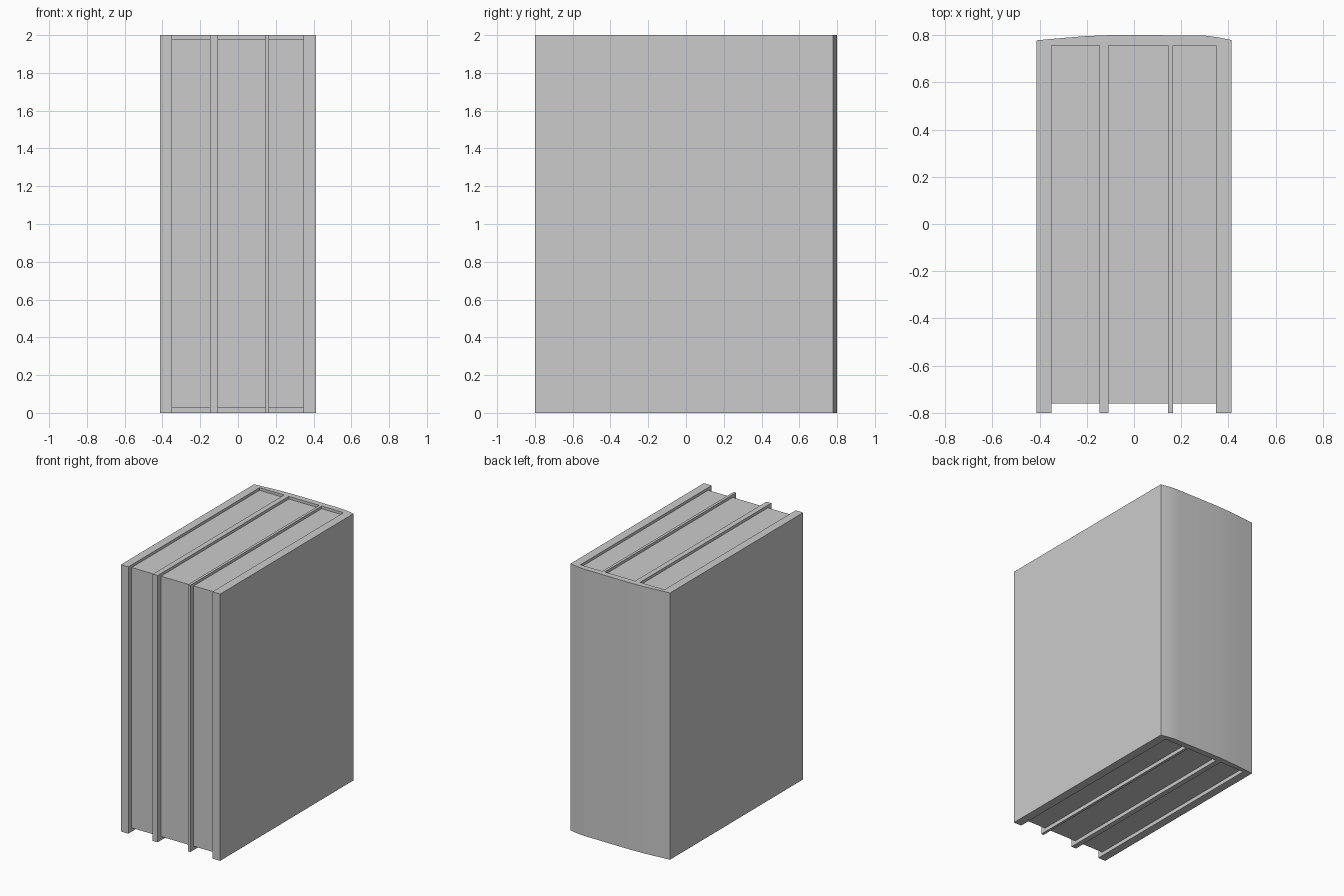
import bpy, bmesh

if "Cube" in bpy.data.objects:
    bpy.data.objects.remove(bpy.data.objects["Cube"])

HEIGHT = 2.0
BACK, FRONT, INNER = 0.8, -0.8, 0.755
# inner x range of each page bay
BAYS = [(-0.35, -0.147), (-0.107, 0.145), (0.165, 0.347)]


def prism(name, outline, z0, z1):
    """Extrude a flat outline from z0 to z1."""
    bm = bmesh.new()
    face = bm.faces.new([bm.verts.new((x, y, z0)) for x, y in outline])
    out = bmesh.ops.extrude_face_region(bm, geom=[face])
    verts = [g for g in out["geom"] if isinstance(g, bmesh.types.BMVert)]
    bmesh.ops.translate(bm, verts=verts, vec=(0, 0, z1 - z0))
    bmesh.ops.recalc_face_normals(bm, faces=bm.faces[:])
    mesh = bpy.data.meshes.new(name)
    bm.to_mesh(mesh)
    bm.free()
    obj = bpy.data.objects.new(name, mesh)
    bpy.context.collection.objects.link(obj)
    return obj


# Cover: rounded spine with outer boards and two dividers, in one comb outline
spine = [(0.412, 0.779), (0.36, 0.79), (0.30, 0.798), (0.26, 0.799), (0.18, 0.798),
         (0.10, BACK), (-0.10, BACK), (-0.20, 0.796), (-0.30, 0.788), (-0.412, 0.778)]
comb = [(-0.412, FRONT)]
for left, right in BAYS:
    comb += [(left, FRONT), (left, INNER), (right, INNER), (right, FRONT)]
comb += [(0.412, FRONT)]
cover = prism("cover_and_spine", comb + spine, 0, HEIGHT)

bpy.ops.object.select_all(action='DESELECT')
cover.select_set(True)
bpy.context.view_layer.objects.active = cover
bpy.ops.object.shade_smooth_by_angle(angle=0.5)

# Page blocks, set back from the cover edges
for i, (left, right) in enumerate(BAYS):
    a, b = left - 0.003, right + 0.003
    prism(f"page_block_{i + 1}",
          [(a, -0.76), (b, -0.76), (b, INNER + 0.003), (a, INNER + 0.003)], 0.028, 1.98)
